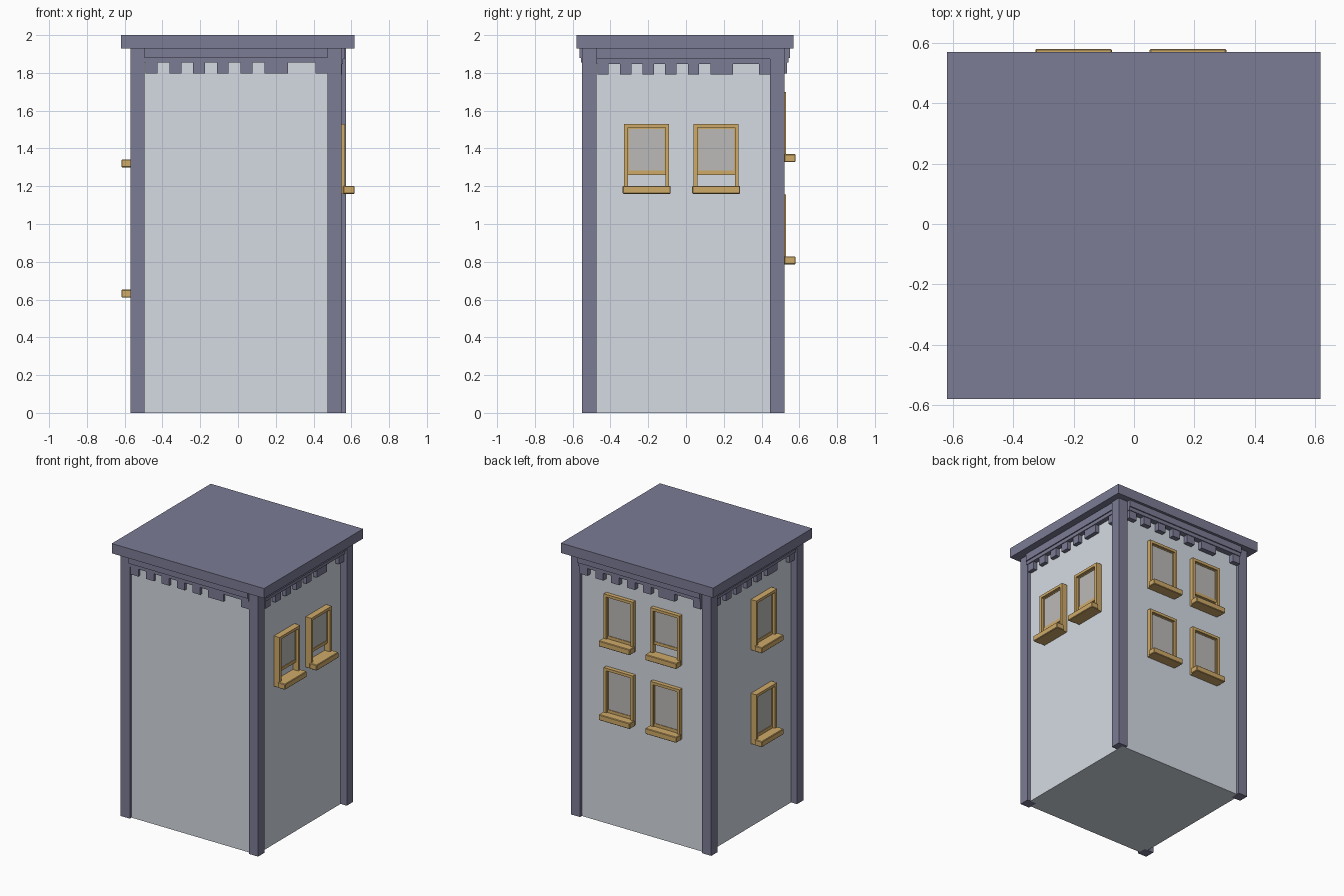
import bpy, bmesh

if "Cube" in bpy.data.objects:
    bpy.data.objects.remove(bpy.data.objects["Cube"])

def material(name, rgb):
    m = bpy.data.materials.new(name)
    m.diffuse_color = (*rgb, 1)
    m.use_nodes = True
    m.node_tree.nodes["Principled BSDF"].inputs["Base Color"].default_value = m.diffuse_color
    return m

TRIM = material("slate_trim", (0.20, 0.20, 0.30))
WALL = material("pale_wall", (0.66, 0.71, 0.77))
WOOD = material("wood", (0.62, 0.40, 0.14))
GLASS = material("glass", (0.50, 0.49, 0.48))

def boxes(name, mat, items, bevel=0):
    """One object from a list of (x0, x1, y0, y1, z0, z1) boxes."""
    bm = bmesh.new()
    for x0, x1, y0, y1, z0, z1 in items:
        for v in bmesh.ops.create_cube(bm, size=1)["verts"]:
            v.co.x = x1 if v.co.x > 0 else x0
            v.co.y = y1 if v.co.y > 0 else y0
            v.co.z = z1 if v.co.z > 0 else z0
    if bevel:
        bmesh.ops.bevel(bm, geom=bm.edges[:], offset=bevel, segments=1, affect="EDGES")
    me = bpy.data.meshes.new(name)
    bm.to_mesh(me)
    bm.free()
    me.materials.append(mat)
    ob = bpy.data.objects.new(name, me)
    bpy.context.collection.objects.link(ob)
    return ob

def on_face(face, u0, u1, d0, d1, z0, z1):
    """Box given across (u, left to right seen from outside) and out (d) of a face."""
    if face == "front":
        return (u0, u1, -d1, -d0, z0, z1)
    if face == "right":
        return (d0, d1, u0, u1, z0, z1)
    if face == "back":
        return (-u1, -u0, d0, d1, z0, z1)
    return (-d1, -d0, -u1, -u0, z0, z1)

# main block and roof slab
WALLS = {"front": 0.53, "right": 0.522, "back": 0.50, "left": 0.522}
boxes("walls", WALL, [(-WALLS["left"], WALLS["right"], -WALLS["front"], WALLS["back"], 0, 1.928)])
boxes("roof_slab", TRIM, [(-0.62, 0.618, -0.58, 0.57, 1.928, 2.0)])

# corner pillars
P = 0.075
for name, x, y in (("front_left", -0.57, -0.55), ("front_right", 0.473, -0.55),
                   ("back_left", -0.57, 0.446), ("back_right", 0.497, 0.446)):
    boxes(name + "_pillar", TRIM, [(x, x + P, y, y + P, 0, 1.928)])

# cornice boards and dentils: face, span, reach, drop
for face, u0, u1, out, dz in (("front", -0.495, 0.473, 0.563, 0), ("right", -0.475, 0.446, 0.565, 0.006),
                              ("back", -0.497, 0.495, 0.55, 0), ("left", -0.446, 0.475, 0.565, 0.006)):
    d = WALLS[face] - 0.01
    boxes(face + "_cornice", TRIM, [
        on_face(face, u0, u1, d, out, 1.88 - dz, 1.928),
        on_face(face, u0, u1, d, out - 0.008, 1.854 - dz, 1.88 - dz)])
    p = (u1 - u0) / 7.7
    w = p / 2
    spans = [(u0 + 0.006 + i * p, w) for i in range(5)]
    spans += [(u0 + 0.006 + 5 * p, 2 * w), (u1 - w, w)]
    boxes(face + "_dentils", TRIM, [
        on_face(face, s, s + k, d, out - 0.014, 1.797 - dz, 1.856 - dz) for s, k in spans])

# sash windows: frame, sliding sash, glass and sill
FRAME_OUT = {"right": 0.567, "back": 0.53, "left": 0.567}
def window(name, face, u, z, lift):
    d, e = WALLS[face], FRAME_OUT[face]
    h, t, top = 0.119, 0.02, z + 0.37
    f = lambda *a: on_face(face, *a)
    boxes(name + "_frame", WOOD, [
        f(u - h, u - h + t, d - 0.01, e, z, top),
        f(u + h - t, u + h, d - 0.01, e, z, top),
        f(u - h + t, u + h - t, d - 0.01, e, top - t, top),
        f(u - h + t, u + h - t, d - 0.01, e, z, z + 0.04)])
    boxes(name + "_sill", WOOD, [f(u - 0.127, u + 0.127, e - 0.01, e + 0.05, z, z + 0.042)], 0.004)
    s0, s1, i = z + 0.04 + lift, top - t, h - t
    m = d + (e - d) * 0.55
    boxes(name + "_sash", WOOD, [
        f(u - i, u - i + 0.006, d, m, s0, s1),
        f(u + i - 0.006, u + i, d, m, s0, s1),
        f(u - i, u + i, d, m, s1 - 0.006, s1),
        f(u - i, u + i, d, m, s0, s0 + 0.022)])
    boxes(name + "_pane", GLASS, [f(u - i, u + i, d + 0.003, m - 0.004, s0 + 0.01, s1 - 0.004)])

for n, (face, u, z, lift) in enumerate((
        ("right", -0.208, 1.16, 0.06), ("right", 0.16, 1.16, 0.06),
        ("back", -0.179, 1.328, 0.0), ("back", 0.20, 1.328, 0.06),
        ("back", -0.179, 0.786, 0.0), ("back", 0.20, 0.786, 0.0),
        ("left", 0.127, 1.30, 0.0), ("left", 0.127, 0.61, 0.0))):
    window(f"{face}_window_{n + 1}", face, u, z, lift)
